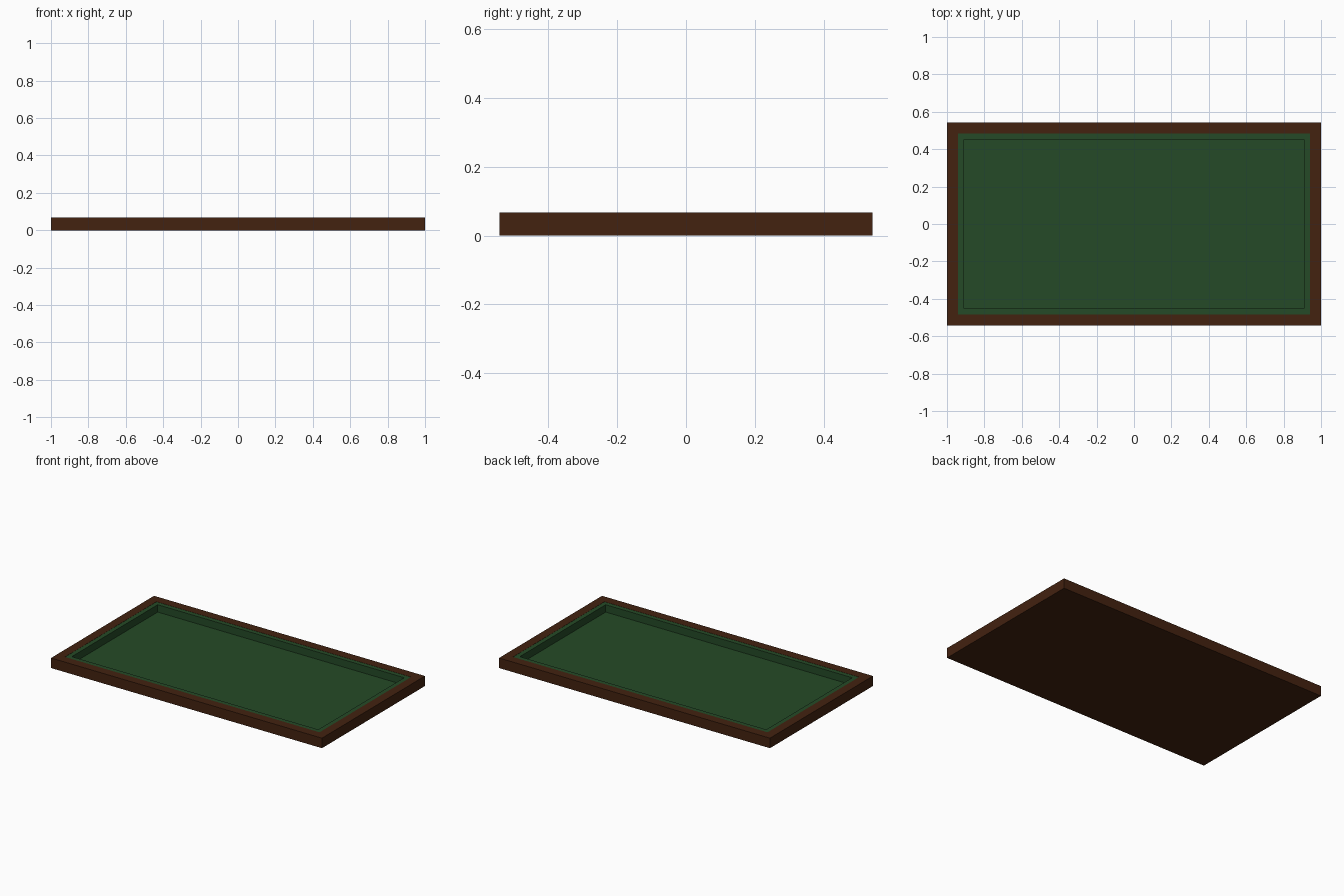
import bpy, bmesh

if "Cube" in bpy.data.objects:
    bpy.data.objects.remove(bpy.data.objects["Cube"])

def material(name, col):
    m = bpy.data.materials.new(name)
    m.diffuse_color = (*col, 1)
    m.use_nodes = True
    m.node_tree.nodes["Principled BSDF"].inputs["Base Color"].default_value = m.diffuse_color
    return m

wood = material("dark_wood", (0.056, 0.016, 0.005))
felt = material("green_felt", (0.018, 0.068, 0.020))

def make(name, bm, mat):
    bmesh.ops.recalc_face_normals(bm, faces=bm.faces)
    me = bpy.data.meshes.new(name)
    bm.to_mesh(me)
    bm.free()
    me.materials.append(mat)
    ob = bpy.data.objects.new(name, me)
    bpy.context.collection.objects.link(ob)

def box(name, hx, hy, z0, z1, mat):
    bm = bmesh.new()
    bmesh.ops.create_cube(bm, size=1)
    for v in bm.verts:
        v.co = (v.co.x * 2 * hx, v.co.y * 2 * hy, z0 if v.co.z < 0 else z1)
    make(name, bm, mat)

def frame(name, hx, hy, w, z0, z1, mat):
    # Rectangular ring with mitred corners
    bm = bmesh.new()
    section = [(0, z0), (0, z1), (w, z1), (w, z0)]
    corners = [(-1, -1), (1, -1), (1, 1), (-1, 1)]
    rings = [[bm.verts.new((sx * (hx - d), sy * (hy - d), z)) for d, z in section]
             for sx, sy in corners]
    for i in range(4):
        a, b = rings[i], rings[(i + 1) % 4]
        for k in range(4):
            n = (k + 1) % 4
            bm.faces.new((a[k], b[k], b[n], a[n]))
    make(name, bm, mat)

X, Y, H = 1.0, 0.543, 0.067
# Wooden base and rim
box("base_board", X, Y, 0, 0.012, wood)
frame("wooden_rim", X, Y, 0.06, 0.012, H, wood)
# Felt bed and cushions
box("felt_bed", X - 0.06, Y - 0.06, 0.012, 0.017, felt)
frame("felt_cushion", X - 0.06, Y - 0.06, 0.03, 0.017, H - 0.001, felt)
